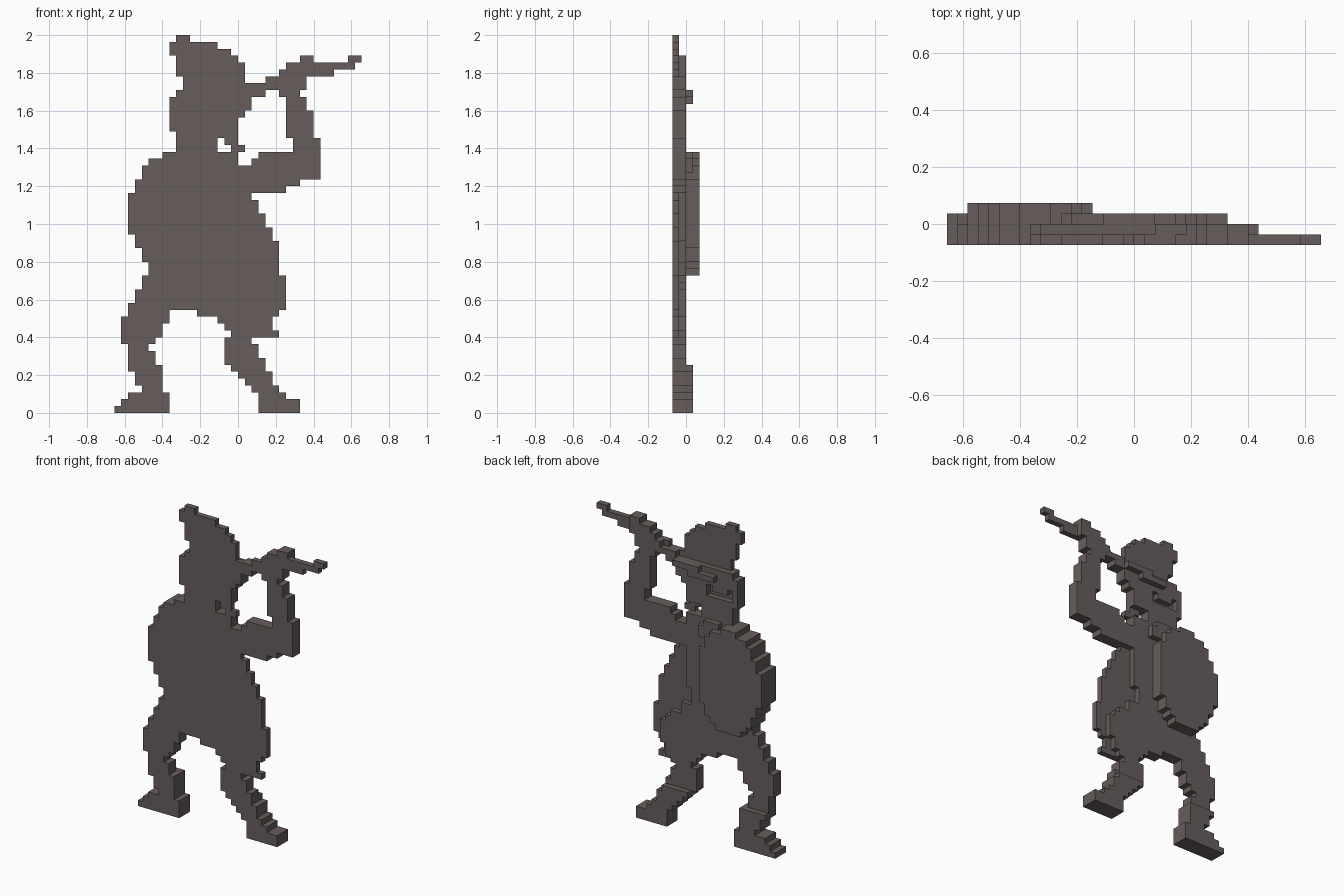
import bpy, bmesh
from mathutils import Vector

if "Cube" in bpy.data.objects:
    bpy.data.objects.remove(bpy.data.objects["Cube"])

S = 2 / 55                      # size of one block
W, D = 36, 4                    # blocks across and deep
grid = {}                       # (col, layer, row) -> part name

def fill(name, layers, row, runs):
    """Stack runs (row count, left col, right col) upward from a start row."""
    for n, left, right in runs:
        for z in range(row, row + n):
            for x in range(left, right):
                for y in layers:
                    grid[x, y, z] = name
        row += n

# cloak: thin flat layer covering the whole body
fill("cloak", (0,), 11, [(1, 17, 24), (1, 16, 23), (1, 15, 23), (1, 12, 24)])
fill("cloak", (0,), 15, [(1, 2, 25), (2, 3, 25), (2, 4, 25), (2, 5, 24), (2, 4, 24),
     (1, 3, 24), (1, 3, 23), (1, 2, 23), (2, 2, 22), (2, 2, 21), (1, 2, 20),
     (2, 3, 20), (2, 4, 20), (1, 5, 18), (1, 7, 18)])

# tunic: second layer, waisted above a flared skirt
fill("tunic", (1,), 11, [(1, 17, 21), (1, 16, 22), (1, 15, 22), (1, 12, 23)])
fill("tunic", (1,), 15, [(1, 2, 23), (2, 3, 23), (1, 4, 22), (1, 4, 21), (2, 5, 19),
     (2, 4, 17), (1, 3, 17), (1, 3, 18), (6, 2, 18), (2, 3, 18), (2, 4, 18),
     (1, 5, 18), (1, 7, 18)])
fill("collar", (2,), 35, [(2, 12, 15), (1, 11, 14)])

# legs and thicker boots
fill("left_leg", (0, 1), 7, [(2, 2, 6), (1, 2, 5), (1, 1, 6), (2, 1, 7), (1, 1, 8), (1, 2, 8)])
fill("right_leg", (0, 1), 7, [(1, 16, 22), (2, 16, 21), (1, 16, 20)])
fill("left_boot", (0, 1, 2), 0, [(1, 0, 8), (1, 1, 8), (1, 2, 8), (1, 4, 7), (2, 3, 7), (1, 2, 7)])
fill("right_boot", (0, 1, 2), 0, [(2, 21, 27), (1, 21, 25), (1, 20, 24), (1, 19, 23),
     (1, 18, 23), (1, 17, 22)])

# round shield carried on the body
fill("shield", (2, 3), 20, [(1, 6, 11), (1, 5, 12), (2, 4, 13), (2, 3, 14), (6, 2, 14),
     (2, 3, 14), (2, 4, 13), (1, 5, 12), (1, 7, 10)])

# head, beard tuft and hat
fill("head", (0, 1), 38, [(2, 9, 15), (1, 9, 18), (2, 8, 18), (1, 8, 19), (2, 8, 20), (1, 9, 20)])
fill("beard_tuft", (0,), 38, [(1, 17, 19), (1, 16, 18)])
fill("hat", (0,), 47, [(1, 10, 20), (1, 10, 19), (2, 9, 19), (1, 9, 18), (1, 8, 17),
     (1, 8, 15), (1, 9, 11)])
for cell in [(x, 1, 42) for x in range(9, 14)] + [(9, 1, 43), (13, 1, 43)]:
    grid.pop(cell, None)        # recess in the face

# bent arm with gripping hand
fill("arm", (0, 1), 32, [(1, 18, 25), (1, 18, 27), (2, 18, 30), (1, 20, 30), (1, 21, 30),
     (2, 26, 30), (4, 25, 29), (2, 25, 28), (1, 24, 27)])

# slanted pipe held at the mouth
fill("pipe", (0,), 46, [(1, 19, 22), (1, 20, 27), (1, 22, 28), (1, 24, 32), (1, 25, 35), (1, 34, 36)])
fill("mouthpiece", (1, 2), 45, [(1, 12, 17), (1, 15, 20)])
fill("mouthpiece", (1,), 46, [(1, 17, 22), (1, 20, 24)])
fill("hand", (0, 1), 47, [(1, 23, 28), (1, 23, 28), (1, 24, 29), (1, 25, 29), (1, 27, 29)])

# one dark colour for everything
mat = bpy.data.materials.new("dark brown grey")
mat.diffuse_color = (0.135, 0.110, 0.107, 1)
mat.use_nodes = True
mat.node_tree.nodes["Principled BSDF"].inputs["Base Color"].default_value = mat.diffuse_color

# build each part from its exposed block faces only
for name in sorted(set(grid.values())):
    bm = bmesh.new()
    for cell, owner in grid.items():
        if owner != name:
            continue
        for axis in range(3):
            for side in (0, 1):
                step = list(cell)
                step[axis] += 2 * side - 1
                if tuple(step) in grid:
                    continue
                u, v = (axis + 1) % 3, (axis + 2) % 3
                loop = [(0, 0), (1, 0), (1, 1), (0, 1)]
                corners = []
                for a, b in (loop if side else loop[::-1]):
                    p = Vector(cell)
                    p[axis] += side
                    p[u] += a
                    p[v] += b
                    corners.append(bm.verts.new((p - Vector((W / 2, D / 2, 0))) * S))
                bm.faces.new(corners)
    bmesh.ops.remove_doubles(bm, verts=bm.verts, dist=1e-4)
    bmesh.ops.dissolve_limit(bm, angle_limit=0.02, verts=bm.verts, edges=bm.edges)
    mesh = bpy.data.meshes.new(name)
    bm.to_mesh(mesh)
    bm.free()
    mesh.materials.append(mat)
    bpy.context.collection.objects.link(bpy.data.objects.new(name, mesh))
